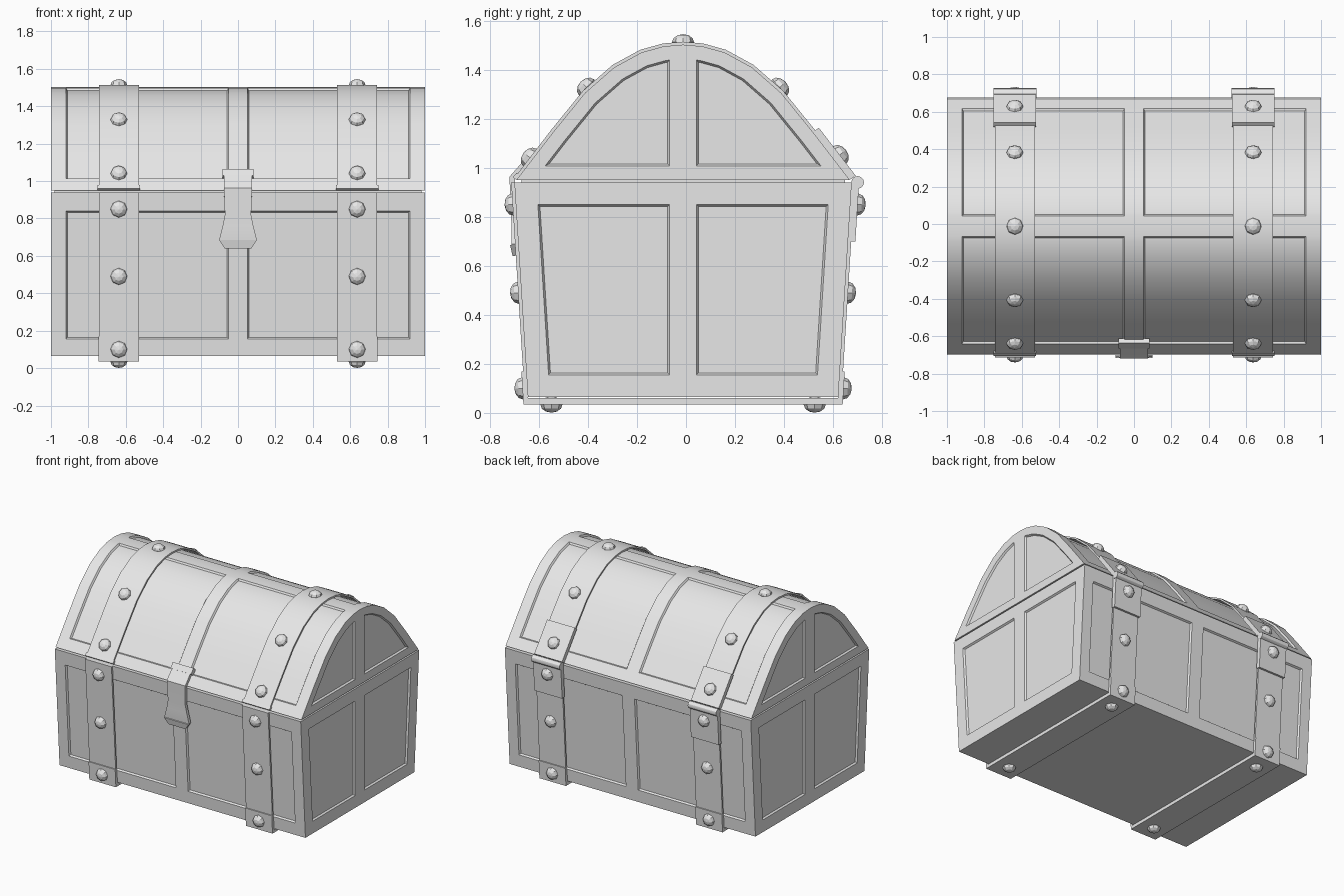
import bpy, bmesh, math
from mathutils import Vector

if "Cube" in bpy.data.objects:
    bpy.data.objects.remove(bpy.data.objects["Cube"])

CY = -0.012                      # centre of the chest in y
metal = bpy.data.materials.new("plain_grey")
metal.diffuse_color = (0.8, 0.8, 0.8, 1)
metal.use_nodes = True
metal.node_tree.nodes["Principled BSDF"].inputs["Base Color"].default_value = metal.diffuse_color


def finish(bm, name, smooth=True):
    bmesh.ops.recalc_face_normals(bm, faces=bm.faces[:])
    me = bpy.data.meshes.new(name)
    bm.to_mesh(me)
    bm.free()
    me.materials.append(metal)
    ob = bpy.data.objects.new(name, me)
    bpy.context.collection.objects.link(ob)
    if smooth:
        bpy.ops.object.select_all(action='DESELECT')
        ob.select_set(True)
        bpy.context.view_layer.objects.active = ob
        bpy.ops.object.shade_smooth_by_angle(angle=math.radians(30))
    return ob


def cut(bm, faces, co, no):
    edges = {e for f in faces for e in f.edges}
    verts = {v for f in faces for v in f.verts}
    bmesh.ops.bisect_plane(bm, geom=list(verts) + list(edges) + list(faces),
                           dist=1e-5, plane_co=co, plane_no=no)
    bm.normal_update()


def panelled_prism(name, profile, end_border, z_cuts, is_panel):
    """Extrude a y-z profile along x and recess two panels on each side."""
    bm = bmesh.new()
    tag = bm.faces.layers.int.new("end_panel")
    a = [bm.verts.new((-1, y, z)) for y, z in profile]
    b = [bm.verts.new((1, y, z)) for y, z in profile]
    n = len(profile)
    ends = [bm.faces.new(a), bm.faces.new(b)]
    for i in range(n):
        j = (i + 1) % n
        bm.faces.new((a[i], a[j], b[j], b[i]))
    bmesh.ops.recalc_face_normals(bm, faces=bm.faces[:])
    bm.normal_update()
    bmesh.ops.inset_individual(bm, faces=ends, thickness=end_border, use_even_offset=True)
    for f in bm.faces:
        f[tag] = 1 if f in ends else 0
    bm.normal_update()
    # frame lines: long sides first, then the middle post all round
    for z in z_cuts:
        cut(bm, [f for f in bm.faces if abs(f.normal.x) < 0.9], (0, 0, z), (0, 0, 1))
    for x in (-0.92, -0.05, 0.05, 0.92):
        cut(bm, bm.faces[:], (x, 0, 0), (1, 0, 0))
    for y in (-0.055, 0.055):
        cut(bm, bm.faces[:], (0, CY + y, 0), (0, 1, 0))
    panels = []
    for f in bm.faces:
        c = f.calc_center_median()
        if abs(f.normal.x) > 0.9:
            if f[tag] and abs(c.y - CY) > 0.055:
                panels.append(f)
        elif 0.05 < abs(c.x) < 0.92 and is_panel(c, f.normal):
            panels.append(f)
    bmesh.ops.inset_region(bm, faces=panels, thickness=0.008, depth=-0.012,
                           use_even_offset=True, use_boundary=True)
    return finish(bm, name)


def ribbon(name, path, thick, xc, widths):
    """Flat bar following a y-z path, thickened to the outside."""
    if not isinstance(widths, (list, tuple)):
        widths = [widths] * len(path)
    pts = [Vector(p) for p in path]
    norms = []
    for p, q in zip(pts, pts[1:]):
        d = (q - p).normalized()
        norms.append(Vector((d.y, -d.x)))
    bm = bmesh.new()
    rings = []
    for i, p in enumerate(pts):
        n0, n1 = norms[max(i - 1, 0)], norms[min(i, len(norms) - 1)]
        m = (n0 + n1).normalized()
        o = p + m * thick / max(m.dot(n0), 0.3)
        w = widths[i]
        rings.append([bm.verts.new(v) for v in (
            (xc - w, p.x, p.y), (xc + w, p.x, p.y), (xc + w, o.x, o.y), (xc - w, o.x, o.y))])
    for r, s in zip(rings, rings[1:]):
        for k in range(4):
            l = (k + 1) % 4
            bm.faces.new((r[k], r[l], s[l], s[k]))
    bm.faces.new(rings[0])
    bm.faces.new(rings[-1])
    return finish(bm, name)


def rivet(xc, y, z, ny, nz):
    n = Vector((0, ny, nz)).normalized()
    bm = bmesh.new()
    bmesh.ops.create_uvsphere(bm, u_segments=8, v_segments=6, radius=0.045)
    rot = n.to_track_quat('Z', 'Y')
    for v in bm.verts:
        v.co.z *= 0.033 / 0.045
        v.co = rot @ v.co + Vector((xc, y, z))
    finish(bm, "rivet", smooth=False)


def body_half(z):
    return 0.633 + 0.055 * (z - 0.065) / 0.875


def wall(side, z):
    return (CY + side * body_half(z), z)


# chest body
panelled_prism("chest_body",
               [wall(-1, 0.065), wall(1, 0.065), wall(1, 0.94), wall(-1, 0.94)],
               0.09, (0.155, 0.84),
               lambda c, n: abs(n.y) > 0.9 and 0.155 < c.z < 0.84)

# domed lid
arc = [(0.68, 0.95), (0.53, 1.145), (0.40, 1.305), (0.28, 1.41), (0.17, 1.47), (0.08, 1.495)]
dome = [(CY + h, z) for h, z in arc] + [(CY, 1.502)] + [(CY - h, z) for h, z in reversed(arc)]
panelled_prism("chest_lid", dome, 0.058, (1.015,),
               lambda c, n: n.z > 0.1 and c.z > 1.015 and abs(c.y - CY) > 0.055)

# core closing the seam between lid and body
bm = bmesh.new()
bmesh.ops.create_cube(bm, size=1)
for v in bm.verts:
    v.co = (v.co.x * 1.96, CY + v.co.y * 1.32, 0.945 + v.co.z * 0.03)
finish(bm, "seam_core", smooth=False)

for s in (-1, 1):
    x = 0.637 * s
    # straps around the body, the foot and the lid
    ribbon("body_strap", [wall(-1, 0.94), wall(-1, 0.06), wall(1, 0.06), wall(1, 0.94)],
           0.013, x, 0.107)
    ribbon("strap_foot", [wall(-1, 0.17), wall(-1, 0.055), wall(1, 0.055), wall(1, 0.17)],
           0.02, x, 0.108)
    ribbon("lid_strap", dome, 0.012, x, 0.107)
    ribbon("lid_strap_lip", [(CY - 0.665, 0.968), (CY - 0.68, 0.95)], 0.018, x, 0.113)

    # hinge leaves and barrel at the back
    ribbon("hinge_lower_leaf", [wall(1, 0.70), wall(1, 0.94)], 0.03, x, 0.113)
    ribbon("hinge_upper_leaf", [(CY + 0.68, 0.95), (CY + 0.53, 1.145)], 0.03, x, 0.113)
    bm = bmesh.new()
    bmesh.ops.create_cone(bm, cap_ends=True, segments=12, radius1=0.026, radius2=0.026, depth=0.23)
    for v in bm.verts:
        v.co = (x + v.co.z, 0.70 + v.co.x, 0.94 + v.co.y)
    finish(bm, "hinge_barrel")

    # rivets
    for side in (-1, 1):
        for z, lift in ((0.10, 0.02), (0.49, 0.013), (0.85, 0.013 if side < 0 else 0.03)):
            rivet(x, CY + side * (body_half(z) + lift), z, side, -0.06)
        low = 0.012 if side < 0 else 0.03
        rivet(x, CY + side * (0.615 + 0.79 * low), 1.034 + 0.61 * low, side * 0.79, 0.61)
        rivet(x, CY + side * 0.394, 1.328, side * 0.72, 0.69)
        rivet(x, CY + side * 0.537, 0.034, 0, -1)
    rivet(x, CY, 1.512, 0, 1)

# front latch: hasp with flared end, and its clamp on the lid
hasp = [(-0.625, 1.04, 0.075), (-0.65, 1.01, 0.075), (-0.698, 0.955, 0.075),
        (-0.692, 0.82, 0.070), (-0.690, 0.76, 0.082), (-0.690, 0.69, 0.10),
        (-0.684, 0.65, 0.075)]
ribbon("latch_hasp", [p[:2] for p in hasp], 0.022, 0, [p[2] for p in hasp])
ribbon("latch_clamp", [(-0.612, 1.045), (-0.64, 1.01)], 0.032, 0, 0.084)
ribbon("latch_tip", [(-0.69, 0.69), (-0.68, 0.645)], 0.028, 0, [0.10, 0.07])
